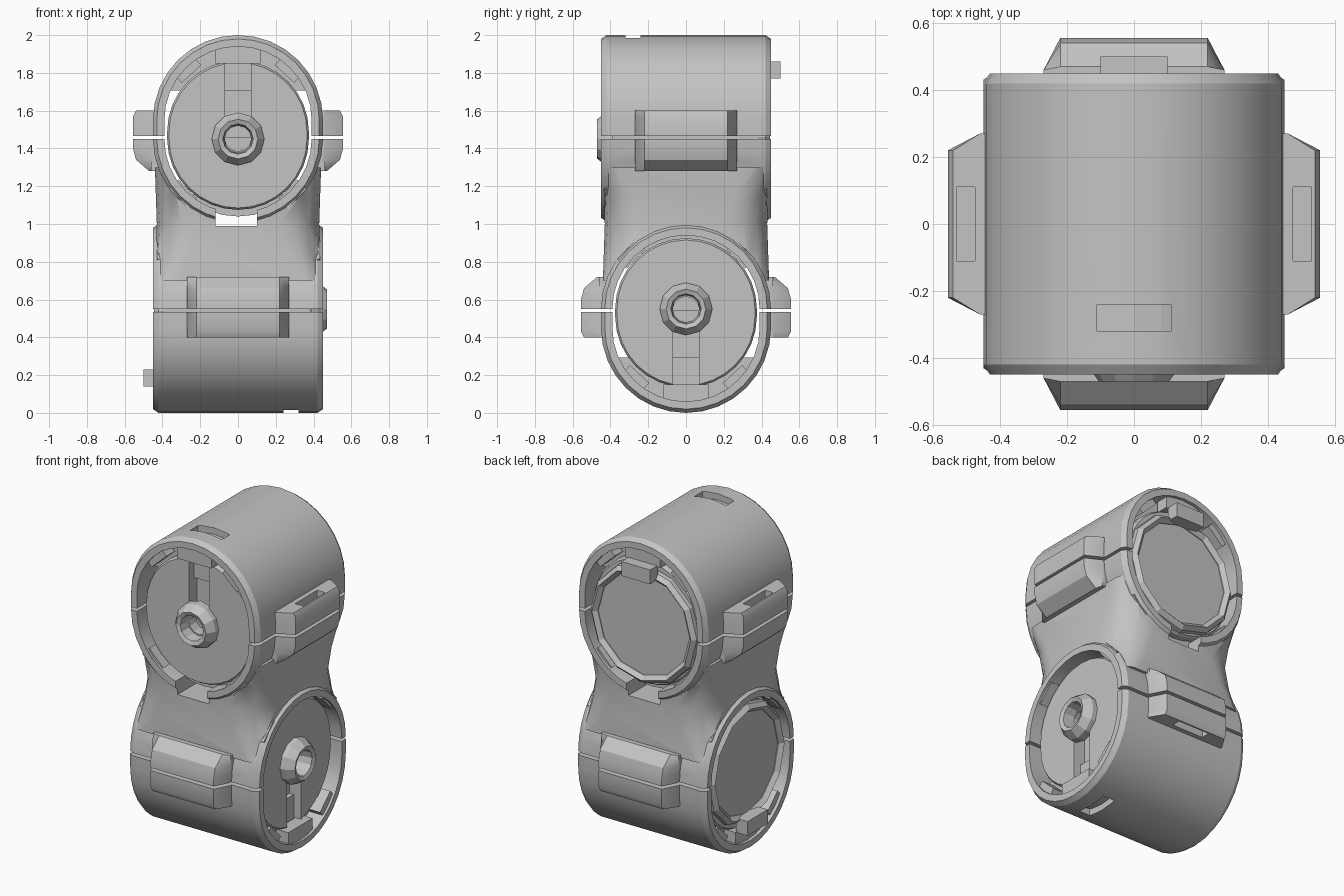
import bpy, bmesh, math
from mathutils import Matrix, Vector

cube = bpy.data.objects.get("Cube")
if cube:
    bpy.data.objects.remove(cube, do_unlink=True)

grey = bpy.data.materials.new("plain grey")
grey.use_nodes = True
COLOUR = (0.55, 0.55, 0.55, 1)
grey.diffuse_color = COLOUR
grey.node_tree.nodes["Principled BSDF"].inputs["Base Color"].default_value = COLOUR

# Half turn that carries the upper housing onto the lower, crosswise one
FLIP = Matrix(((0, -1, 0, 0), (-1, 0, 0, 0), (0, 0, -1, 2), (0, 0, 0, 1)))


def loft(name, rings, closed=False):
    """Skin a row of equal point rings; cap the ends unless closed."""
    bm = bmesh.new()
    rows = [[bm.verts.new(p) for p in ring] for ring in rings]
    n = len(rows[0])
    pairs = list(zip(rows, rows[1:])) + ([(rows[-1], rows[0])] if closed else [])
    for a, b in pairs:
        for i in range(n):
            j = (i + 1) % n
            bm.faces.new((a[i], a[j], b[j], b[i]))
    if not closed:
        bm.faces.new(rows[0])
        bm.faces.new(rows[-1])
    bmesh.ops.recalc_face_normals(bm, faces=bm.faces)
    mesh = bpy.data.meshes.new(name)
    bm.to_mesh(mesh)
    bm.free()
    mesh.materials.append(grey)
    ob = bpy.data.objects.new(name, mesh)
    bpy.context.collection.objects.link(ob)
    return ob


def box(name, lo, hi, turn=0):
    c = (Vector(lo) + Vector(hi)) / 2
    ring = lambda y: [(lo[0], y, lo[2]), (hi[0], y, lo[2]), (hi[0], y, hi[2]), (lo[0], y, hi[2])]
    ob = loft(name, [ring(lo[1]), ring(hi[1])])
    ob.data.transform(Matrix.Translation(c) @ Matrix.Rotation(turn, 4, 'Y') @ Matrix.Translation(-c))
    return ob


def outline(y, r, top=1.55, low=1.45, seg=16):
    """Upright stadium in the plane of the given depth."""
    pts = []
    for k, centre in enumerate((top, low)):
        for i in range(seg + 1):
            a = math.pi * (k + i / seg)
            pts.append((r * math.cos(a), y, centre + r * math.sin(a)))
    return pts


def circle(y, r, z=1.46, seg=12):
    return [(r * math.cos(math.tau * i / seg), y, z + r * math.sin(math.tau * i / seg))
            for i in range(seg)]


def rounded_square(z, h, r, seg=4):
    pts = []
    for q in range(4):
        a0 = q * math.pi / 2
        cx = (h - r) * (1 if q in (0, 3) else -1)
        cy = (h - r) * (1 if q < 2 else -1)
        for i in range(seg + 1):
            a = a0 + i * math.pi / 2 / seg
            pts.append((cx + r * math.cos(a), cy + r * math.sin(a), z))
    return pts


def combine(ob, others, operation):
    """Apply a boolean for each helper, then discard the helper."""
    for other in others:
        mod = ob.modifiers.new("join", 'BOOLEAN')
        mod.operation, mod.solver, mod.object = operation, 'EXACT', other
        other.hide_render = True
        graph = bpy.context.evaluated_depsgraph_get()
        mesh = bpy.data.meshes.new_from_object(ob.evaluated_get(graph))
        ob.modifiers.clear()
        ob.data = mesh
        bpy.data.objects.remove(other, do_unlink=True)


def flipped(ob, name):
    other = bpy.data.objects.new(name, ob.data.copy())
    other.data.transform(FLIP)
    bpy.context.collection.objects.link(other)
    return other


def with_flips(obs):
    return obs + [flipped(o, "lower_" + o.name) for o in obs]


def clamp(side):
    rings = []
    for z, out in ((1.28, 0.47), (1.34, 0.54), (1.4, 0.556), (1.57, 0.556), (1.6, 0.54)):
        half = [(0.41, 0.27), (0.46, 0.27), (out, 0.22)]
        pts = half + [(x, -y) for x, y in reversed(half)]
        rings.append([(side * x, y, z) for x, y in pts])
    return loft("clamp", rings)


# Outer shell: two crossed barrels, a blended waist and side clamps
shell = loft("housing_shell", [outline(-0.45, 0.43), outline(-0.42, 0.45),
                               outline(0.42, 0.45), outline(0.45, 0.43)])
lower = flipped(shell, "lower_barrel")
waist = loft("waist", [rounded_square(z, h, r) for z, h, r in (
    (0.7, 0.44, 0.08), (0.85, 0.435, 0.17), (1, 0.43, 0.21),
    (1.15, 0.435, 0.17), (1.3, 0.44, 0.08))])
combine(shell, [lower, waist] + with_flips([clamp(-1), clamp(1)]), 'UNION')

# Bores, split lines, clamp pockets and the slots in the shell
cuts = [loft("bore", [outline(-0.7, 0.39), outline(0.7, 0.39)]),
        box("slot", (-0.11, -0.32, 1.88), (0.11, -0.24, 2.1))]
for s in (-1, 1):
    x0, x1 = sorted((s * 0.36, s * 0.7))
    cuts.append(box("split", (x0, -0.6, 1.449), (x1, 0.6, 1.467)))
    x0, x1 = sorted((s * 0.475, s * 0.53))
    cuts.append(box("pocket", (x0, -0.11, 1.53), (x1, 0.11, 1.7)))
cuts = with_flips(cuts)
cuts.append(box("waist_notch", (-0.12, -0.7, 0.99), (0.1, 0.7, 1.09)))
combine(shell, cuts, 'DIFFERENCE')

# Motor body with an upright groove in its front
motor = loft("motor_body", [outline(y, r, 1.49, 1.45) for y, r in (
    (-0.39, 0.365), (-0.375, 0.375), (0.38, 0.375), (0.395, 0.365))])
combine(motor, [box("groove", (-0.07, -0.6, 1.46), (0.07, -0.31, 1.86)),
                loft("shaft_hole", [circle(-0.6, 0.075), circle(-0.32, 0.075)])], 'DIFFERENCE')
parts = [motor]

# Shaft collar in front, bearing ring and disc behind
parts.append(loft("shaft_collar", [circle(-0.37, 0.14, 1.45), circle(-0.42, 0.14, 1.45),
                                   circle(-0.47, 0.105, 1.45), circle(-0.46, 0.08, 1.45),
                                   circle(-0.35, 0.07, 1.45)], closed=True))
parts.append(loft("rear_ring", [circle(0.38, 0.375), circle(0.42, 0.37), circle(0.445, 0.345),
                                circle(0.42, 0.32), circle(0.38, 0.32)], closed=True))
parts.append(loft("rear_disc", [circle(0.38, 0.33), circle(0.415, 0.33)]))
parts.append(box("rear_tab", (-0.1, 0.42, 1.77), (0.1, 0.5, 1.86)))

# Inner webs closing the bore above and below the motor
for name, keep in (("top_web", lambda z: z > 1.7), ("bottom_web", lambda z: z < 1.2)):
    ring = lambda y: [p for p in outline(y, 0.41) if keep(p[2])]
    parts.append(loft(name, [ring(-0.34), ring(0.34)]))

# Retaining clips round both ends
for y0, y1 in ((-0.435, -0.35), (0.35, 0.43)):
    parts.append(box("top_clip", (-0.12, y0, 1.85), (0.12, y1, 1.95)))
    for s in (-1, 1):
        for name, x, z, turn in (("upper_clip", 0.27, 1.82, 0.75), ("lower_clip", 0.29, 1.16, -0.8)):
            parts.append(box(name, (s * x - 0.07, y0, z - 0.035),
                             (s * x + 0.07, y1, z + 0.035), s * turn))

with_flips(parts)

# Smooth the rounded shell, keeping its edges crisp
bpy.ops.object.select_all(action='DESELECT')
shell.select_set(True)
bpy.context.view_layer.objects.active = shell
bpy.ops.object.shade_smooth_by_angle(angle=math.radians(30))
